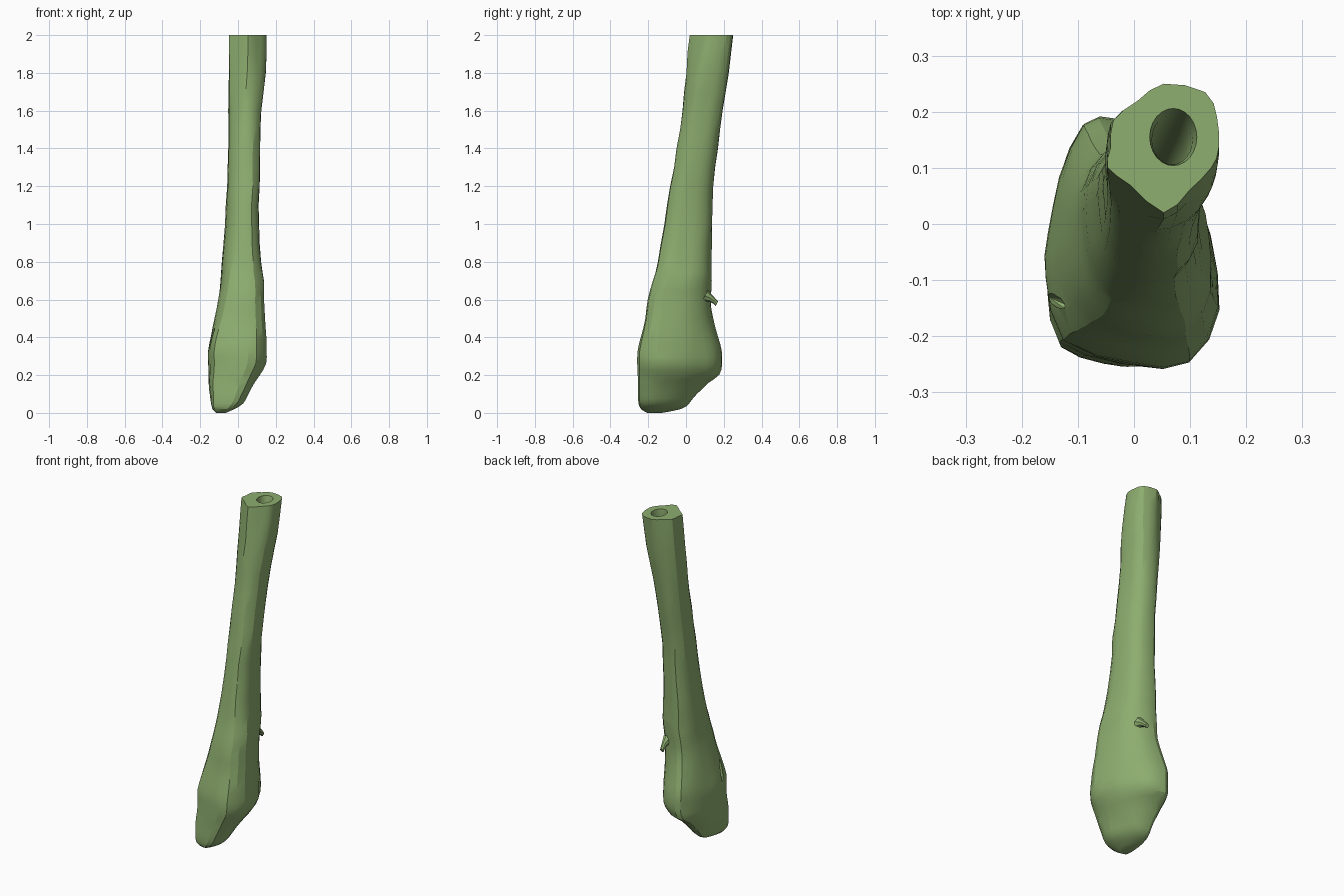
import bpy, bmesh, math
from mathutils import Vector, noise

if "Cube" in bpy.data.objects:
    bpy.data.objects.remove(bpy.data.objects["Cube"])

# Shaft silhouette: z, xmin, xmax, ymin, ymax, shape (0 = ankle end, 1 = shaft, 2 = cut end)
ROWS = [
    (0.00, -.115, -.065, -.205, -.13, 0), (0.02, -.135, -.02, -.235, -.03, 0),
    (0.05, -.145, .025, -.245, .015, 0), (0.10, -.15, .055, -.25, .055, 0),
    (0.16, -.155, .09, -.25, .115, 0), (0.20, -.155, .115, -.25, .172, 0),
    (0.26, -.155, .148, -.25, .187, 0), (0.33, -.155, .152, -.248, .184, 0),
    (0.40, -.146, .15, -.235, .165, .1), (0.50, -.125, .145, -.212, .136, .3),
    (0.60, -.107, .137, -.195, .126, .5), (0.70, -.092, .135, -.172, .13, .7),
    (0.80, -.084, .12, -.145, .13, .9), (1.00, -.066, .107, -.11, .135, 1),
    (1.20, -.056, .11, -.08, .14, 1), (1.40, -.051, .115, -.045, .165, 1.1),
    (1.60, -.05, .125, -.02, .195, 1.3), (1.80, -.05, .148, 0, .225, 1.6),
    (2.00, -.047, .153, .02, .25, 2)]
# Cross-sections, scaled to a unit box, starting at +x and going counter-clockwise
ANKLE = [(.9, .06), (.67, .43), (.34, .8), (-.18, 1), (-.57, .97), (-.84, .52),
         (-.98, .06), (-1, -.31), (-.8, -.8), (0, -1), (.64, -.98), (1, -.55)]
CUT = [(.98, 0), (.95, .48), (.74, .87), (0, 1), (-.46, .74), (-.9, .43),
       (-.95, 0), (-1, -.3), (-.6, -.57), (0, -1), (.46, -.65), (.85, -.3)]
SHAFT = []
for k in range(12):
    a = k * math.pi / 6
    r = 1 + .2 * max(0, -math.sin(2 * a))
    SHAFT.append((max(-1, min(1, r * math.cos(a))), max(-1, min(1, r * math.sin(a)))))


def spline(points, steps, closed):
    """Catmull-Rom resampling of tuples of any length."""
    n, out = len(points), []
    pick = (lambda i: points[i % n]) if closed else (lambda i: points[max(0, min(n - 1, i))])
    for i in range(n if closed else n - 1):
        p0, p1, p2, p3 = (pick(i + k) for k in (-1, 0, 1, 2))
        for s in range(steps):
            t = s / steps
            out.append(tuple(.5 * (2 * b + (c - a) * t + (2 * a - 5 * b + 4 * c - d) * t * t
                                   + (3 * b - a - 3 * c + d) * t ** 3)
                             for a, b, c, d in zip(p0, p1, p2, p3)))
    return out if closed else out + [points[-1]]


SHAPES = [spline(s, 2, True) for s in (ANKLE, SHAFT, CUT)]


def section(row):
    z, x0, x1, y0, y1, s = row
    s = max(0, min(2, s))
    i = min(1, int(s))
    t = s - i
    pts = []
    for a, b in zip(SHAPES[i], SHAPES[i + 1]):
        u, v = (a[k] * (1 - t) + b[k] * t for k in (0, 1))
        p = Vector(((x0 + x1) / 2 + u * (x1 - x0) / 2, (y0 + y1) / 2 + v * (y1 - y0) / 2, max(0, z)))
        if .03 < z < 1.99:
            n = noise.noise_vector(p * 9) * .005
            p += Vector((n.x, n.y, n.z))
        pts.append(p)
    return pts


def oval(cx, cy, rx, ry, z, n=24):
    return [Vector((cx + rx * math.cos(k * math.tau / n), cy + ry * math.sin(k * math.tau / n), z))
            for k in range(n)]


def loft(name, rings):
    bm = bmesh.new()
    loops = [[bm.verts.new(p) for p in r] for r in rings]
    n = len(loops[0])
    for a, b in zip(loops, loops[1:]):
        for k in range(n):
            bm.faces.new((a[k], a[(k + 1) % n], b[(k + 1) % n], b[k]))
    bm.faces.new(loops[0][::-1])
    bm.faces.new(loops[-1])
    bmesh.ops.recalc_face_normals(bm, faces=bm.faces)
    me = bpy.data.meshes.new(name)
    bm.to_mesh(me)
    bm.free()
    ob = bpy.data.objects.new(name, me)
    bpy.context.collection.objects.link(ob)
    return ob


green = bpy.data.materials.new("bone_green")
green.diffuse_color = (.27, .42, .16, 1)
green.use_nodes = True
green.node_tree.nodes["Principled BSDF"].inputs["Base Color"].default_value = green.diffuse_color

# Bone: outer skin from tip to cut end, then down the inside of the marrow canal
rings = [section(r) for r in spline(ROWS, 2, False)]
canal = [(2.0, .07, .155, .042, .051), (1.96, .068, .15, .036, .044), (1.8, .055, .12, .036, .045),
         (1.5, .035, .08, .034, .042), (1.2, .028, .03, .032, .04), (.85, .02, 0, .025, .03)]
rings += [oval(cx, cy, rx, ry, z) for z, cx, cy, rx, ry in canal]
bone = loft("bone", rings)
bone.data.materials.append(green)

# Slanted slit on the front left of the flared end
bpy.ops.mesh.primitive_ico_sphere_add(subdivisions=2, radius=1)
slit = bpy.context.object
slit.name = "slit_cutter"
start, end = Vector((-.165, -.125, .33)), Vector((.0, -.195, .545))
slit.location = (start + end) / 2
slit.rotation_mode = 'QUATERNION'
slit.rotation_quaternion = (end - start).to_track_quat('X', 'Y')
slit.scale = ((end - start).length / 2, .045, .014)
slit.hide_render = True
cut = bone.modifiers.new("slit", 'BOOLEAN')
cut.operation = 'DIFFERENCE'
cut.solver = 'EXACT'
cut.object = slit
bpy.context.view_layer.objects.active = bone
bpy.ops.object.modifier_apply(modifier="slit")
bpy.data.objects.remove(slit)

# Small hooked spur on the back
path = [(.05, .10, .62, .03), (.05, .13, .607, .017), (.048, .15, .592, .013), (.046, .163, .578, .012)]
spur = loft("spur", [[Vector((x + r * math.cos(k * math.tau / 8), y + r * .5 * math.sin(k * math.tau / 8),
                              z + r * math.sin(k * math.tau / 8))) for k in range(8)]
                     for x, y, z, r in path])
spur.data.materials.append(green)

# Mostly smooth skin with crisp breaks
for ob in (bone, spur):
    bpy.ops.object.select_all(action='DESELECT')
    ob.select_set(True)
    bpy.context.view_layer.objects.active = ob
    bpy.ops.object.shade_smooth_by_angle(angle=math.radians(22))
